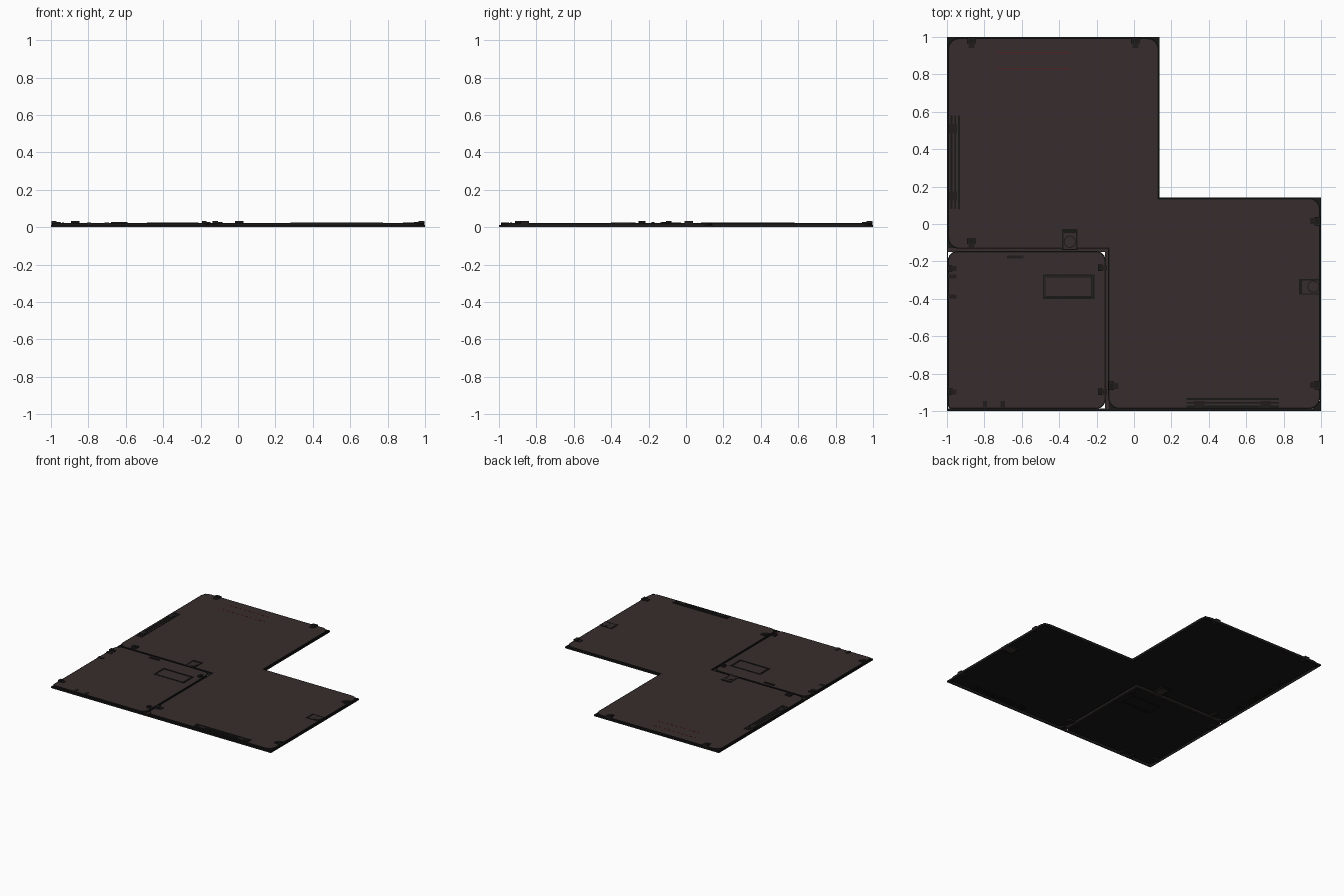
import bpy, bmesh, math

if "Cube" in bpy.data.objects:
    bpy.data.objects.remove(bpy.data.objects["Cube"])

TOP = 0.022   # height of the panel surface


def material(name, rgb):
    m = bpy.data.materials.new(name)
    m.diffuse_color = (*rgb, 1)
    m.use_nodes = True
    m.node_tree.nodes["Principled BSDF"].inputs["Base Color"].default_value = m.diffuse_color
    return m


BROWN = material("dark_brown_panel", (0.039, 0.026, 0.026))
BLACK = material("black_trim", (0.009, 0.009, 0.0085))
CLIP = material("charcoal_fitting", (0.015, 0.012, 0.012))
RED = material("dark_red_line", (0.09, 0.016, 0.016))


def finish(name, bm, *mats):
    me = bpy.data.meshes.new(name)
    bm.to_mesh(me)
    bm.free()
    for m in mats:
        me.materials.append(m)
    ob = bpy.data.objects.new(name, me)
    bpy.context.collection.objects.link(ob)
    return ob


def outline(corners, seg=6):
    """Round each (x, y, radius) corner of a polygon with square corners."""
    pts = []
    n = len(corners)
    for i, (x, y, r) in enumerate(corners):
        if r == 0:
            pts.append((x, y))
            continue
        px, py, _ = corners[i - 1]
        nx, ny, _ = corners[(i + 1) % n]
        lp, ln = math.hypot(px - x, py - y), math.hypot(nx - x, ny - y)
        a = ((px - x) / lp, (py - y) / lp)
        b = ((nx - x) / ln, (ny - y) / ln)
        for k in range(seg + 1):
            t = math.pi / 2 * k / seg
            u, v = r * (1 - math.sin(t)), r * (1 - math.cos(t))
            pts.append((x + a[0] * u + b[0] * v, y + a[1] * u + b[1] * v))
    return pts


def shell(name, corners, rim=0.007):
    """Open-backed pan: brown top, black rim, skirt and underside."""
    bm = bmesh.new()
    pts = outline(corners)
    low = [bm.verts.new((x, y, 0.002)) for x, y in pts]
    top = [bm.verts.new((x, y, TOP)) for x, y in pts]
    n = len(pts)
    for i in range(n):
        j = (i + 1) % n
        bm.faces.new((low[i], low[j], top[j], top[i])).material_index = 1
    under = bm.faces.new([bm.verts.new((x, y, TOP - 0.002)) for x, y in pts])
    under.material_index = 1
    cap = bm.faces.new(top)
    bm.normal_update()
    if cap.normal.z < 0:
        cap.normal_flip()
    if under.normal.z > 0:
        under.normal_flip()
    ring = bmesh.ops.inset_region(bm, faces=[cap], thickness=rim, use_even_offset=True)
    for f in ring["faces"]:
        f.material_index = 1
    bmesh.ops.triangulate(bm, faces=[cap, under])
    return finish(name, bm, BROWN, BLACK)


def box(name, x0, x1, y0, y1, z0, z1, mat):
    bm = bmesh.new()
    bmesh.ops.create_cube(bm, size=1)
    for v in bm.verts:
        v.co = (x0 if v.co.x < 0 else x1, y0 if v.co.y < 0 else y1,
                z0 if v.co.z < 0 else z1)
    return finish(name, bm, mat)


def disc(name, x, y, r, z0, z1, mat, sides=16):
    bm = bmesh.new()
    bmesh.ops.create_cone(bm, cap_ends=True, segments=sides, radius1=r, radius2=r, depth=z1 - z0)
    bmesh.ops.translate(bm, verts=bm.verts, vec=(x, y, (z0 + z1) / 2))
    return finish(name, bm, mat)


def frame(name, x0, x1, y0, y1, w, z0, z1, mat):
    box(name + "_south", x0, x1, y0, y0 + w, z0, z1, mat)
    box(name + "_north", x0, x1, y1 - w, y1, z0, z1, mat)
    box(name + "_west", x0, x0 + w, y0 + w, y1 - w, z0, z1, mat)
    box(name + "_east", x1 - w, x1, y0 + w, y1 - w, z0, z1, mat)


# L-shaped main sheet and the small square sheet in the corner
R = 0.06
shell("main_panel", [(-0.995, 0.995, R), (-0.995, -0.132, R), (-0.138, -0.132, 0),
                     (-0.138, -0.988, R), (0.995, -0.988, R), (0.995, 0.139, R),
                     (0.132, 0.139, 0), (0.132, 0.995, R)])
shell("small_panel", [(-0.995, -0.145, 0.05), (-0.995, -0.988, 0.02),
                      (-0.152, -0.988, 0.05), (-0.152, -0.145, 0.05)])

# Low flange seen in the seams and outside the rounded corners
box("seam_floor_x", -1, -0.135, -0.15, -0.128, 0.001, 0.008, BROWN)
box("seam_floor_y", -0.155, -0.135, -1, -0.15, 0.001, 0.008, BROWN)
for i, (x, y, sx, sy) in enumerate([(-1, 1, 1, -1), (0.137, 1, -1, -1), (1, 0.143, -1, -1),
                                    (1, -1, -1, 1), (-0.138, -1, 1, 1), (-1, -0.132, 1, 1)]):
    bm = bmesh.new()
    f = bm.faces.new([bm.verts.new((x + sx * a, y + sy * b, 0.005))
                      for a, b in ((0, 0), (0.06, 0), (0, 0.06))])
    bm.normal_update()
    if f.normal.z < 0:
        f.normal_flip()
    finish(f"corner_flange_{i}", bm, BLACK)

# Thin base strips around the outer edge
for i, (x0, x1, y0, y1) in enumerate([
        (-1, 0.137, 0.994, 1), (-1, -0.994, -1, 1), (-1, 1, -1, -0.987),
        (0.994, 1, -1, 0.143), (0.131, 1, 0.138, 0.143), (0.131, 0.137, 0.138, 1)]):
    box(f"base_strip_{i}", x0, x1, y0, y1, 0, 0.005, BROWN)
    box(f"edge_trim_{i}", x0 + .001, x1 - .001, y0 + .001, y1 - .001, 0.005, 0.012, BLACK)


# Edge clips; along = axis pointing to the edge, side = direction of that edge
def clip(i, x, y, along, side, z=0.034, w=0.02, l=0.026):
    def part(name, c, hl, hw, z0, z1, mat):
        hx, hy = (hl, hw) if along == "x" else (hw, hl)
        cx, cy = (x + c, y) if along == "x" else (x, y + c)
        box(f"{name}_{i}", cx - hx, cx + hx, cy - hy, cy + hy, z0, z1, mat)
    part("clip_base", 0, l, w * 0.85, 0.008, 0.027, CLIP)
    part("clip_head", side * l * 0.45, l * 0.55, w * 1.15, 0.02, z, CLIP)
    part("clip_cap", side * l * 0.45, l * 0.35, w * 0.7, z - 0.001, z + 0.001, BLACK)


for i, c in enumerate([(-0.87, 0.969, "y", 1), (0.007, 0.969, "y", 1), (-0.87, -0.104, "y", 1),
                       (0.969, 0.015, "x", 1), (0.969, -0.862, "x", 1), (-0.11, -0.865, "x", -1),
                       (-0.973, -0.238, "x", -1), (-0.17, -0.235, "x", -1),
                       (-0.17, -0.898, "x", -1), (-0.973, -0.898, "x", -1)]):
    small = i > 5
    clip(i, *c, z=0.033, w=0.015 if small else 0.019, l=0.023 if small else 0.027)

# Small edge pegs
for i, y in enumerate((-0.28, -0.388)):
    box(f"side_peg_{i}", -0.997, -0.95, y - 0.011, y + 0.011, 0.01, 0.026, CLIP)
for i, x in enumerate((-0.797, -0.702)):
    box(f"front_peg_{i}", x - 0.011, x + 0.011, -0.99, -0.947, 0.01, 0.026, CLIP)

# Long hinge rails on the left and front edges
for i, d in enumerate((0.936, 0.956, 0.975)):
    box(f"left_rail_{i}", -d - 0.005, -d + 0.005, 0.08, 0.58, 0.012, 0.025, BLACK)
    box(f"front_rail_{i}", 0.28, 0.775, -d - 0.005, -d + 0.005, 0.012, 0.025, BLACK)
for i, p in enumerate((0.15, 0.51)):
    box(f"left_rail_block_{i}", -0.988, -0.946, p - 0.025, p + 0.025, 0.012, 0.026, CLIP)
for i, p in enumerate((0.35, 0.705)):
    box(f"front_rail_block_{i}", p - 0.028, p + 0.028, -0.98, -0.946, 0.012, 0.026, CLIP)

# Rectangular hatch on the small panel
frame("hatch_rim", -0.487, -0.212, -0.4, -0.27, 0.009, 0.012, 0.0245, BLACK)
frame("hatch_step", -0.474, -0.225, -0.389, -0.281, 0.004, 0.018, 0.0232, BLACK)

# Low grip plate
box("grip_plate", -0.68, -0.59, -0.184, -0.168, 0.018, 0.027, CLIP)

# Two latch tabs with round buttons
for i, (x0, x1, y0, y1, cx, cy) in enumerate([(-0.385, -0.302, -0.14, -0.03, -0.343, -0.095),
                                              (0.885, 0.995, -0.378, -0.295, 0.96, -0.335)]):
    frame(f"latch_rim_{i}", x0, x1, y0, y1, 0.007, 0.008, 0.0245, BLACK)
    box(f"latch_plate_{i}", x0 + .007, x1 - .007, y0 + .007, y1 - .007, 0.012, 0.0232, BROWN)
    disc(f"latch_button_rim_{i}", cx, cy, 0.033, 0.02, 0.0245, BLACK)
    disc(f"latch_button_{i}", cx, cy, 0.028, 0.02, 0.0252, BROWN)
box("latch_bar", -0.385, -0.302, -0.047, -0.026, 0.012, 0.026, BLACK)
box("latch_bar_right", 0.883, 0.897, -0.378, -0.295, 0.012, 0.026, BLACK)

# Fine red lines on the rear panel
box("red_line_rear", -0.74, -0.34, 0.913, 0.919, 0.02, 0.0226, RED)
box("red_line_inner", -0.74, -0.34, 0.828, 0.834, 0.02, 0.0226, RED)
